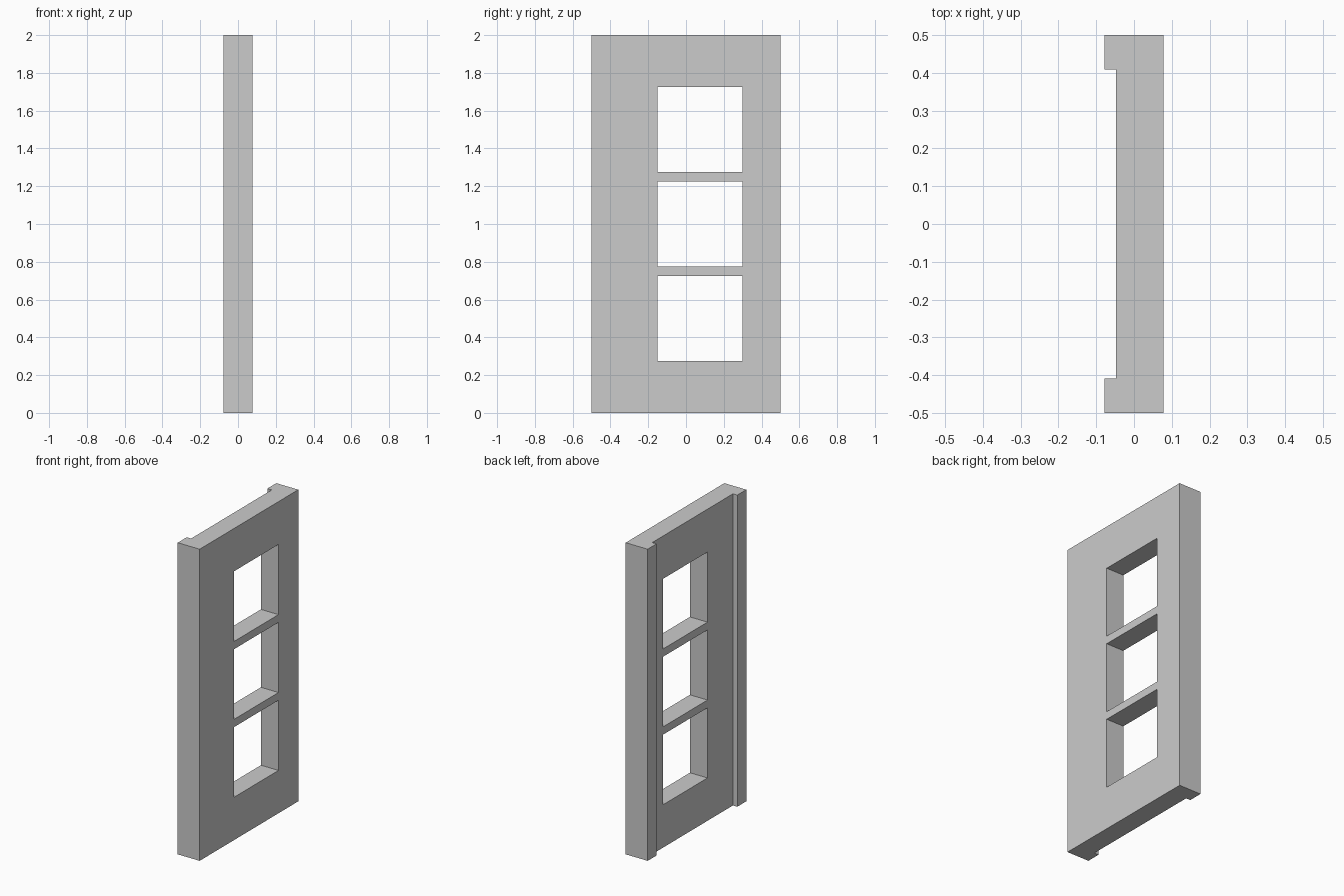
import bpy
import bmesh
from mathutils import Matrix, Vector

if "Cube" in bpy.data.objects:
    bpy.data.objects.remove(bpy.data.objects["Cube"])

HALF_X, BACK_X = 0.078, -0.047      # outer half thickness, recessed back face
HALF_Y, LIP_Y, HEIGHT = 0.5, 0.409, 2.0


def make_object(name, bm):
    bmesh.ops.recalc_face_normals(bm, faces=bm.faces)
    mesh = bpy.data.meshes.new(name)
    bm.to_mesh(mesh)
    bm.free()
    obj = bpy.data.objects.new(name, mesh)
    bpy.context.collection.objects.link(obj)
    return obj


# Panel: shallow C-shaped plan with a lip at each side of the back, extruded up
half = [(HALF_X, HALF_Y), (-HALF_X, HALF_Y), (-HALF_X, LIP_Y), (BACK_X, LIP_Y)]
profile = half + [(x, -y) for x, y in reversed(half)]
bm = bmesh.new()
base = bm.faces.new([bm.verts.new((x, y, 0)) for x, y in profile])
top = bmesh.ops.extrude_face_region(bm, geom=[base], use_keep_orig=True)
bmesh.ops.translate(bm, vec=(0, 0, HEIGHT),
                    verts=[g for g in top["geom"] if isinstance(g, bmesh.types.BMVert)])
panel = make_object("window_panel", bm)

# Three square openings, offset towards +y, separated by thin bars
bm = bmesh.new()
for z in (0.5, 1.0, 1.5):
    bmesh.ops.create_cube(bm, size=1, matrix=Matrix.Translation((0, 0.074, z))
                          @ Matrix.Diagonal(Vector((0.5, 0.45, 0.45, 1))))
cutter = make_object("opening_cutter", bm)
cutter.hide_render = True

cut = panel.modifiers.new("openings", 'BOOLEAN')
cut.operation = 'DIFFERENCE'
cut.solver = 'EXACT'
cut.object = cutter
bpy.context.view_layer.objects.active = panel
panel.select_set(True)
bpy.ops.object.modifier_apply(modifier=cut.name)
bpy.data.objects.remove(cutter)
